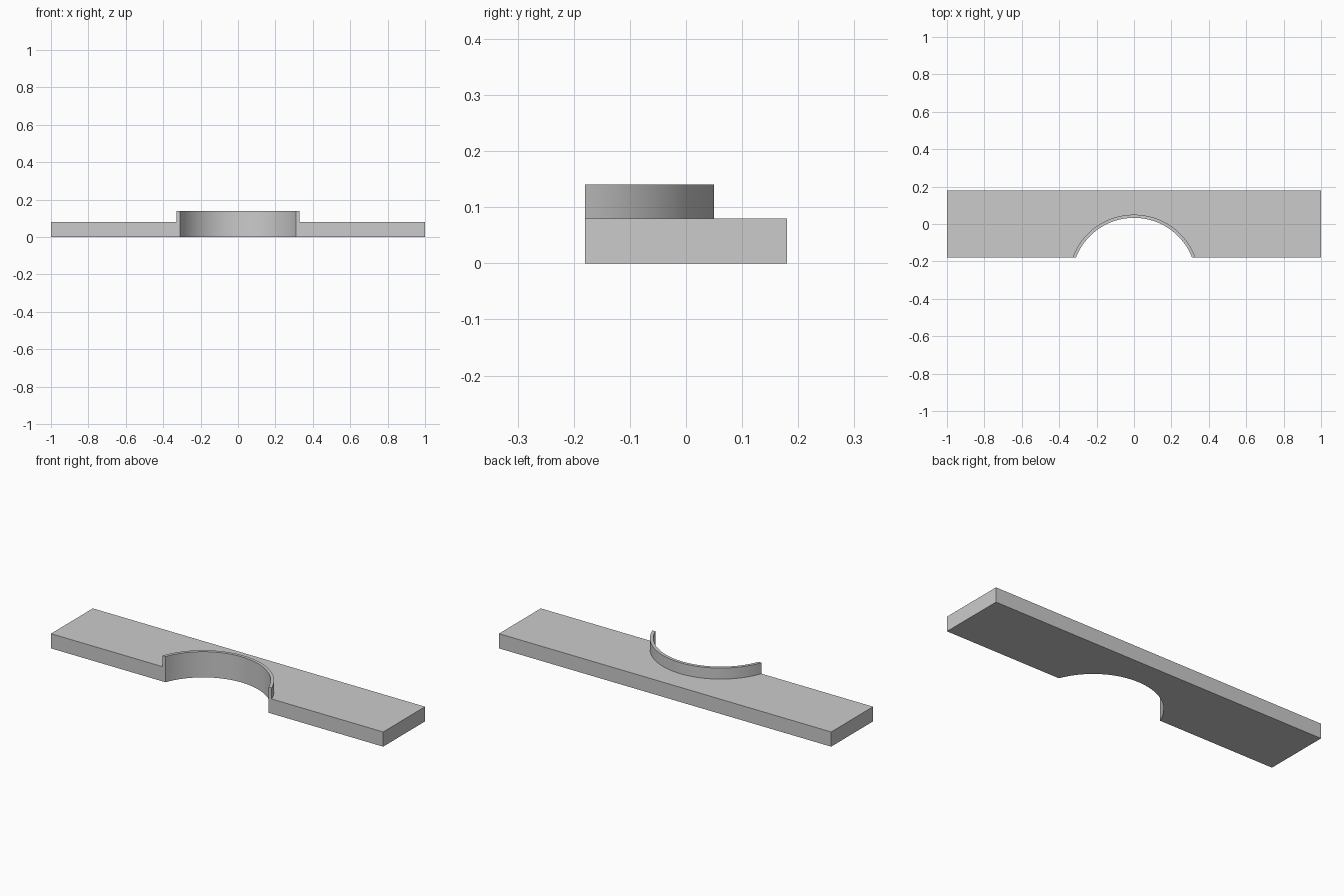
import bpy, bmesh, math

cube = bpy.data.objects.get("Cube")
if cube:
    bpy.data.objects.remove(cube, do_unlink=True)

HALF_X, HALF_Y = 1.0, 0.18
PLATE_TOP, RIM_TOP = 0.08, 0.14
CENTRE_Y, INNER_R, OUTER_R = -0.30, 0.333, 0.35
STEPS = 48

grey = bpy.data.materials.new("light grey")
grey.use_nodes = True
colour = (0.6, 0.6, 0.6, 1)
grey.diffuse_color = colour
grey.node_tree.nodes["Principled BSDF"].inputs["Base Color"].default_value = colour


def arc(radius):
    """Arc from left to right, ending exactly on the front edge."""
    start = math.asin((-HALF_Y - CENTRE_Y) / radius)
    sweep = math.pi - 2 * start
    angles = [start + sweep * i / STEPS for i in range(STEPS + 1)]
    return [(radius * math.cos(a), CENTRE_Y + radius * math.sin(a)) for a in angles]


def extrude_outline(name, outline, bottom, top):
    bm = bmesh.new()
    face = bm.faces.new([bm.verts.new((x, y, bottom)) for x, y in outline])
    result = bmesh.ops.extrude_face_region(bm, geom=[face], use_keep_orig=True)
    verts = [v for v in result["geom"] if isinstance(v, bmesh.types.BMVert)]
    bmesh.ops.translate(bm, verts=verts, vec=(0, 0, top - bottom))
    bmesh.ops.recalc_face_normals(bm, faces=bm.faces)
    mesh = bpy.data.meshes.new(name)
    bm.to_mesh(mesh)
    bm.free()
    mesh.materials.append(grey)
    obj = bpy.data.objects.new(name, mesh)
    bpy.context.collection.objects.link(obj)
    bpy.ops.object.select_all(action="DESELECT")
    obj.select_set(True)
    bpy.context.view_layer.objects.active = obj
    bpy.ops.object.shade_smooth_by_angle(angle=math.radians(30))
    return obj


# Flat plate with a round notch in its front edge
corners = [(-HALF_X, -HALF_Y), (-HALF_X, HALF_Y), (HALF_X, HALF_Y), (HALF_X, -HALF_Y)]
extrude_outline("base_plate", corners + arc(INNER_R), 0, PLATE_TOP)

# Thin raised collar around the notch
extrude_outline("notch_rim", arc(OUTER_R) + arc(INNER_R)[::-1], PLATE_TOP, RIM_TOP)
